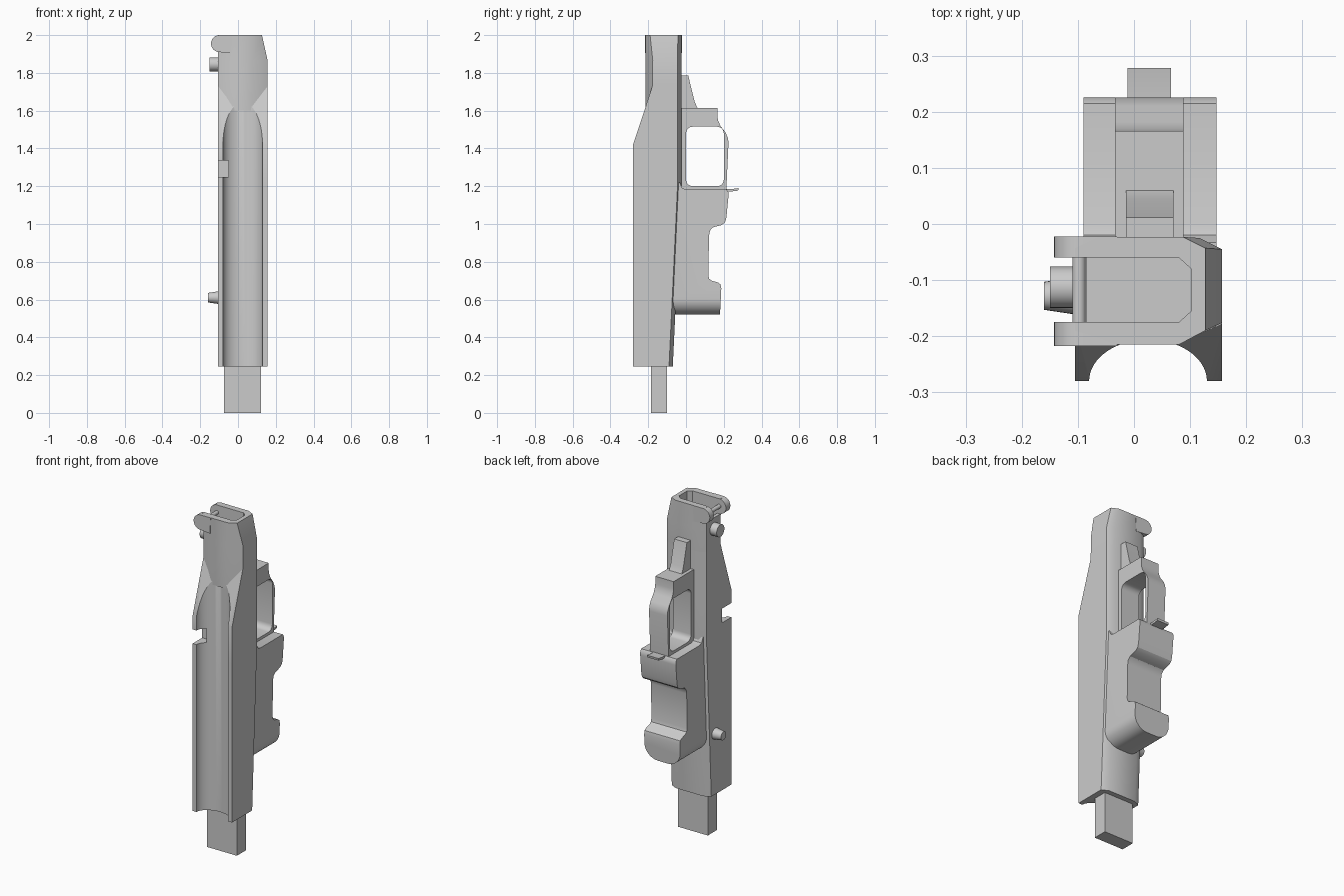
import bpy, bmesh, math
from mathutils import Matrix

if "Cube" in bpy.data.objects:
    bpy.data.objects.remove(bpy.data.objects["Cube"])


def make(name, bm, smooth=True):
    bmesh.ops.recalc_face_normals(bm, faces=bm.faces)
    me = bpy.data.meshes.new(name)
    bm.to_mesh(me)
    bm.free()
    ob = bpy.data.objects.new(name, me)
    bpy.context.collection.objects.link(ob)
    activate(ob)
    if smooth:
        bpy.ops.object.shade_smooth_by_angle(angle=math.radians(32))
    return ob


def activate(ob):
    bpy.ops.object.select_all(action='DESELECT')
    ob.select_set(True)
    bpy.context.view_layer.objects.active = ob


def loft(name, sections):
    """sections: list of (z, [(x, y), ...]) with equal point counts"""
    bm = bmesh.new()
    rings = [[bm.verts.new((x, y, z)) for x, y in pts] for z, pts in sections]
    n = len(rings[0])
    for a, b in zip(rings, rings[1:]):
        for i in range(n):
            bm.faces.new((a[i], a[(i + 1) % n], b[(i + 1) % n], b[i]))
    bm.faces.new(rings[0])
    bm.faces.new(rings[-1])
    return make(name, bm)


def extrude(name, pts, axis, lo, hi, round_bottom=0):
    """Extrude a (y,z) profile along x, or an (x,z) profile along y."""
    put = (lambda p, d: (d, p[0], p[1])) if axis == 'x' else (lambda p, d: (p[0], d, p[1]))
    bm = bmesh.new()
    a = [bm.verts.new(put(p, lo)) for p in pts]
    b = [bm.verts.new(put(p, hi)) for p in pts]
    n = len(pts)
    for i in range(n):
        bm.faces.new((a[i], a[(i + 1) % n], b[(i + 1) % n], b[i]))
    bm.faces.new(a)
    bm.faces.new(b)
    if round_bottom:
        zmin = min(p[1] for p in pts)
        es = [e for e in bm.edges if all(abs(v.co.z - zmin) < 1e-4 for v in e.verts)
              and abs(e.verts[0].co.x - e.verts[1].co.x) < 1e-4]
        bmesh.ops.bevel(bm, geom=es, offset=round_bottom, segments=8, profile=0.5, affect='EDGES')
    return make(name, bm)


def box(name, x0, x1, y0, y1, z0, z1):
    return extrude(name, [(y0, z0), (y1, z0), (y1, z1), (y0, z1)], 'x', x0, x1)


def rod(name, centre, r1, r2, depth, axis):
    bm = bmesh.new()
    rot = Matrix.Rotation(math.pi / 2, 4, 'Y' if axis == 'x' else 'X')
    bmesh.ops.create_cone(bm, cap_ends=True, segments=24, radius1=r1, radius2=r2, depth=depth,
                          matrix=Matrix.Translation(centre) @ rot)
    return make(name, bm)


def rounded(x0, x1, y0, y1, r, n=5):
    pts = []
    for cx, cy, a in ((x1 - r, y1 - r, 0), (x0 + r, y1 - r, 90), (x0 + r, y0 + r, 180), (x1 - r, y0 + r, 270)):
        for i in range(n + 1):
            t = math.radians(a + 90 * i / n)
            pts.append((cx + r * math.cos(t), cy + r * math.sin(t)))
    return pts


def cut(ob, cutter):
    m = ob.modifiers.new('cut', 'BOOLEAN')
    m.object = cutter
    m.operation = 'DIFFERENCE'
    m.solver = 'EXACT'
    activate(ob)
    bpy.ops.object.modifier_apply(modifier=m.name)
    bpy.data.objects.remove(cutter)
    bpy.ops.object.shade_smooth_by_angle(angle=math.radians(32))


XL, XR = -0.105, 0.157


# Long main body with chamfered back corners and a sloped upper front
def body_ring(front, back):
    return [(XL, front), (XR, front), (XR, back - .02), (XR - .04, back), (XL + .04, back), (XL, back - .02)]


def back_at(z):
    return -0.07 + 0.045 * min(1, (z - .245) / .955)


body = loft('main_body', [(z, body_ring(f, back_at(z))) for z, f in
                          ((.245, -.28), (1.2, -.28), (1.42, -.28), (1.73, -.178))])
arc = [(0.025 + .105 * math.cos(math.radians(a)), -.28 + .074 * math.sin(math.radians(a)))
       for a in range(0, 181, 6)] + [(-.08, -.4), (.13, -.4)]
cut(body, loft('groove_cutter', [(.1, arc), (1.9, arc)]))
cut(body, box('notch_cutter', -.2, -.05, -.4, -.19, 1.25, 1.335))


# Upper block with chamfered front corners and a tapered top right edge
def head_ring(xl, xr, f, fc, b, xc):
    return [(xl, fc), (-.03, f), (xc, f), (xr, fc), (xr, b - .02), (xr - .04, b), (xl + .04, b), (xl, b - .02)]


head = loft('upper_block', [
    (1.6, head_ring(XL + .004, XR - .004, -.213, -.174, -.029, .075)),
    (1.73, head_ring(XL, XR, -.215, -.178, -.025, .075)),
    (1.865, head_ring(XL, XR, -.215, -.176, -.025, .075)),
    (2.0, head_ring(XL, .127, -.215, -.19, -.023, .08))])
pocket = [(-.085, -.175), (.08, -.175), (.102, -.155), (.102, -.08), (.08, -.06), (-.085, -.06)]
cut(head, loft('pocket_cutter', [(1.76, pocket), (2.1, pocket)]))
cut(head, box('opening_cutter', -.2, -.08, -.175, -.06, 1.91, 2.1))

# Pair of rounded lugs at the top with a cross pin
lug = [(-.098 + .045 * math.cos(math.radians(a)), 1.955 + .045 * math.sin(math.radians(a)))
       for a in range(90, 271, 15)] + [(-.035, 1.905), (-.03, 2.0)]
for nm, y0, y1 in (('front_lug', -.217, -.175), ('back_lug', -.06, -.022)):
    extrude(nm, lug, 'y', y0, y1)
rod('lug_pin', (-.098, -.118, 1.955), .012, .012, .13, 'y')

# Side buttons
rod('upper_button', (-.12, -.113, 1.845), .037, .037, .06, 'x')
rod('lower_button', (-.13, -.128, .61), .025, .034, .06, 'x')

# Bottom peg
box('bottom_peg', -.075, .122, -.185, -.10, 0, .3)

# Lower grip with finger recess and rounded underside
extrude('lower_grip', [(-.1, .52), (.18, .52), (.187, .66), (.183, .68), (.17, .69), (.135, .70), (.123, .71),
                       (.118, .73), (.122, .94), (.127, .965), (.142, .982), (.19, .995), (.207, 1.01),
                       (.214, 1.035), (.225, 1.15), (.224, 1.17), (.215, 1.183), (.0, 1.183),
                       (-.02, 1.19), (-.033, 1.22), (-.1, 1.22)], 'x', -.09, .147, round_bottom=.085)

# Looped guard with rounded opening
guard = extrude('loop_guard', [(-.06, 1.15), (.212, 1.15), (.225, 1.43), (.222, 1.455), (.21, 1.483),
                               (.182, 1.52), (.17, 1.548), (.166, 1.57), (.166, 1.615), (-.06, 1.615)],
                'x', -.034, .088)
cut(guard, extrude('guard_cutter', rounded(0, .2, 1.2, 1.515, .035), 'x', -.3, .3))

# Wedge above the guard and small rear tab
extrude('top_wedge', [(-.06, 1.6), (.07, 1.6), (.06, 1.615), (.045, 1.65), (.012, 1.785), (-.06, 1.785)],
        'x', -.014, .07)
extrude('rear_tab', [(.18, 1.172), (.24, 1.172), (.276, 1.177), (.278, 1.19), (.235, 1.184), (.18, 1.184)],
        'x', -.012, .066)
